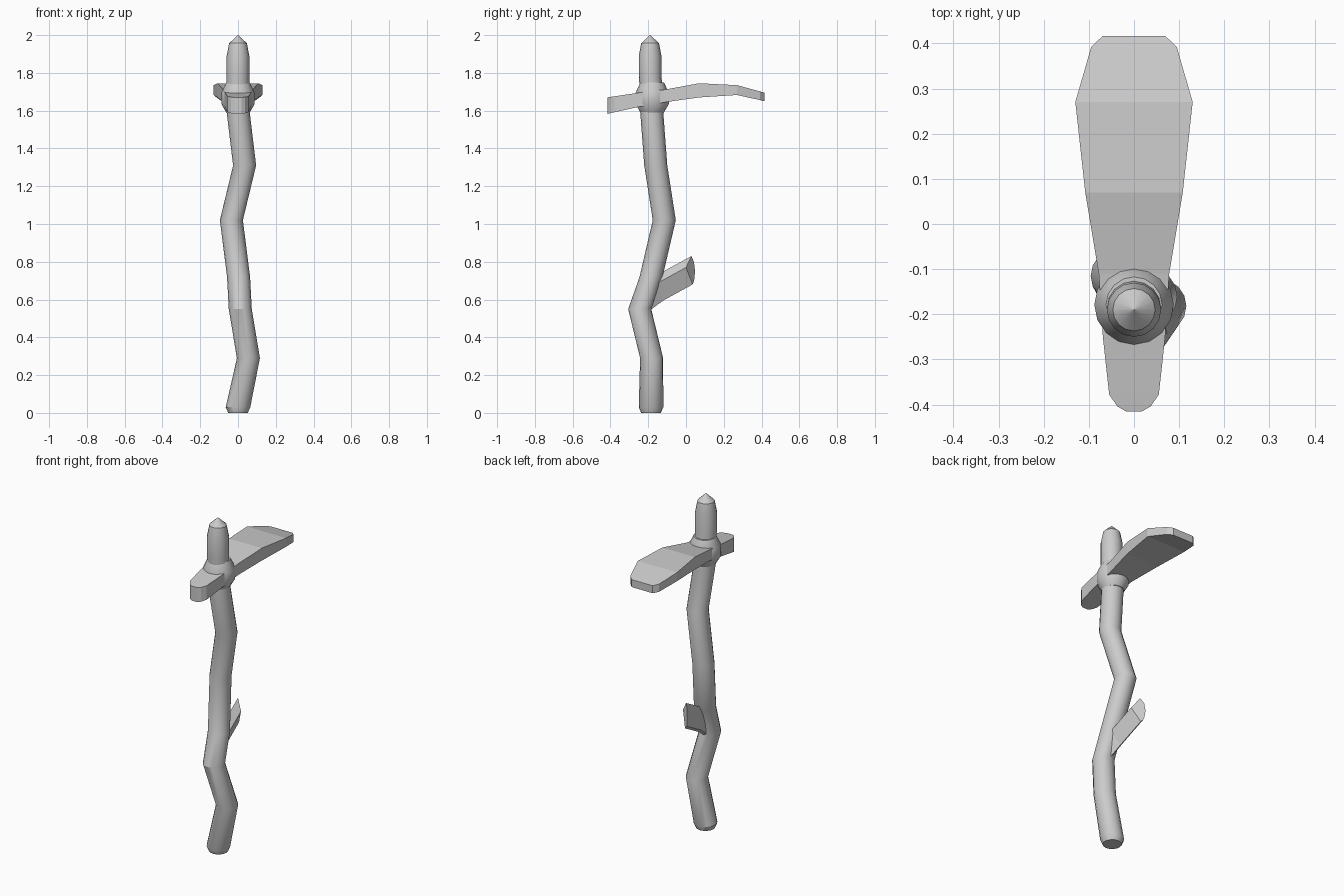
import bpy, bmesh
from math import cos, sin, tau, radians
from mathutils import Vector

if "Cube" in bpy.data.objects:
    bpy.data.objects.remove(bpy.data.objects["Cube"])


def loft(name, rings, smooth=True):
    """Skin a list of equal-length point rings and cap both ends."""
    bm = bmesh.new()
    loops = [[bm.verts.new(p) for p in ring] for ring in rings]
    n = len(loops[0])
    for a, b in zip(loops, loops[1:]):
        for i in range(n):
            j = (i + 1) % n
            bm.faces.new((a[i], a[j], b[j], b[i]))
    bm.faces.new(loops[0][::-1])
    bm.faces.new(loops[-1])
    bmesh.ops.recalc_face_normals(bm, faces=bm.faces[:])
    mesh = bpy.data.meshes.new(name)
    bm.to_mesh(mesh)
    bm.free()
    ob = bpy.data.objects.new(name, mesh)
    bpy.context.collection.objects.link(ob)
    if smooth:
        bpy.ops.object.select_all(action='DESELECT')
        ob.select_set(True)
        bpy.context.view_layer.objects.active = ob
        bpy.ops.object.shade_smooth_by_angle(angle=radians(30))
    return ob


def circle(x, y, z, r, n=16):
    return [(x + r * cos(tau * i / n), y + r * sin(tau * i / n), z) for i in range(n)]


# Crooked wooden handle: x, y, z, radius
handle = [(0, -.185, 0, .052), (0, -.185, .03, .065), (.055, -.182, .29, .061),
          (.012, -.245, .55, .061), (.003, -.185, .72, .061), (-.035, -.115, 1.02, .061),
          (.035, -.16, 1.31, .061), (0, -.182, 1.6, .061), (0, -.182, 1.7, .061),
          (0, -.19, 1.78, .06), (0, -.19, 1.89, .06), (0, -.19, 1.957, .047),
          (0, -.19, 2.0, .001)]
loft("handle", [circle(*p) for p in handle])

# Collar binding the head to the handle
collar = [(1.59, .062), (1.635, .088), (1.695, .088), (1.75, .062)]
loft("collar", [circle(0, -.179, z, r) for z, r in collar])

# Curved adze blade: y, half width, bottom z, top z
blade = [(-.415, .018, 1.583, 1.67), (-.404, .037, 1.586, 1.672), (-.378, .055, 1.592, 1.676),
         (-.25, .069, 1.62, 1.695), (-.11, .078, 1.645, 1.712), (.07, .108, 1.67, 1.745),
         (.27, .13, 1.683, 1.735), (.392, .095, 1.656, 1.702), (.416, .07, 1.65, 1.695)]
loft("blade", [[(-w, y, b), (w, y, b), (w, y, t), (-w, y, t)] for y, w, b, t in blade],
     smooth=False)

# Cut branch stub with a slanted end
end = [Vector(p) for p in ((.02, .0, .77), (-.02, .028, .83), (-.037, .042, .80),
                           (-.042, .048, .75), (-.035, .043, .70), (-.018, .035, .68))]
offsets = [(.03, -.23, -.14), (.015, -.155, -.085), (0, 0, 0)]
loft("branch_stub", [[p + Vector(o) for p in end] for o in offsets], smooth=False)
